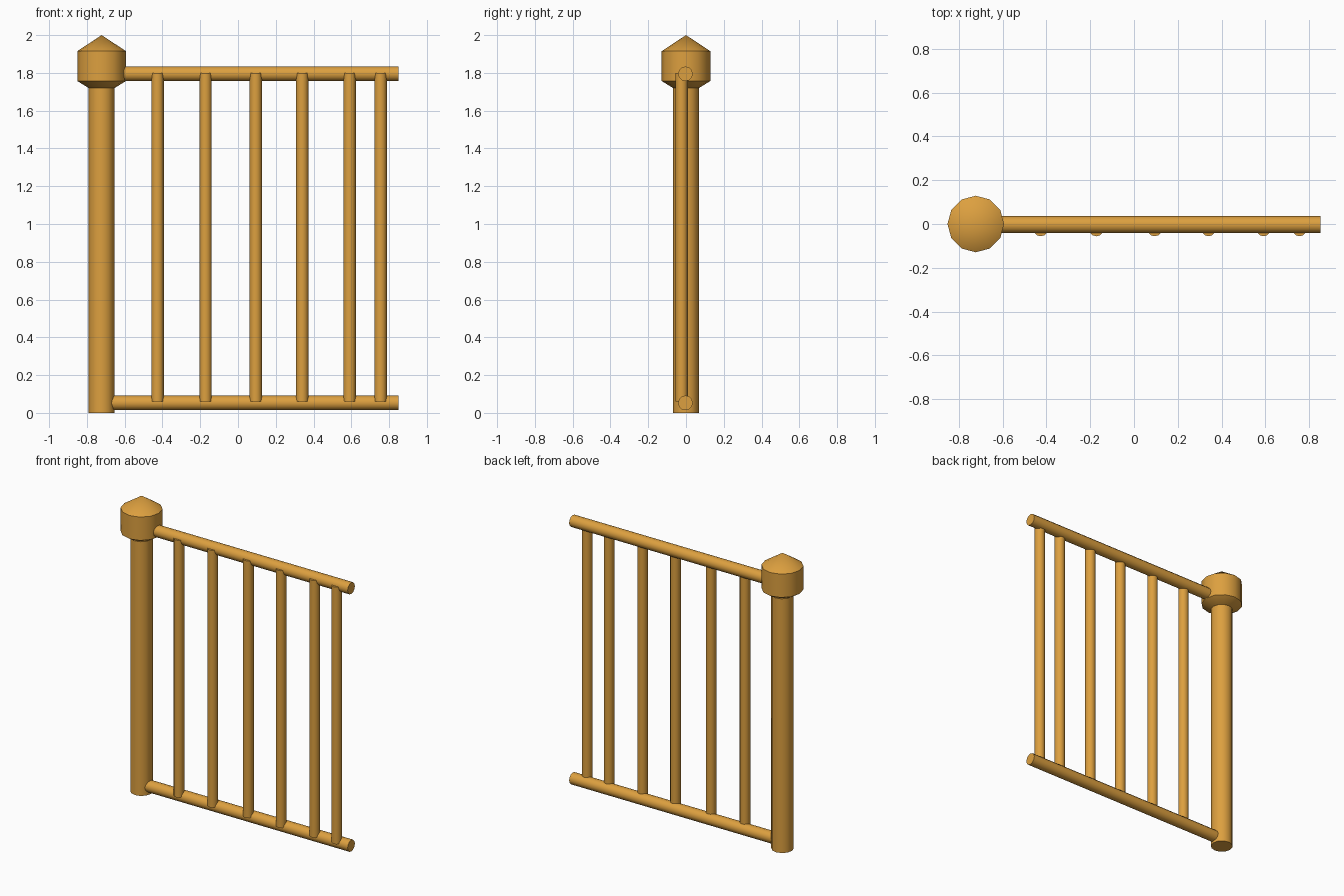
import bpy, bmesh, math
from mathutils import Matrix

if "Cube" in bpy.data.objects:
    bpy.data.objects.remove(bpy.data.objects["Cube"])

SIDES = 12
POST_X = -0.722

wood = bpy.data.materials.new("golden_wood")
wood.diffuse_color = (0.72, 0.35, 0.05, 1)
wood.use_nodes = True
wood.node_tree.nodes["Principled BSDF"].inputs["Base Color"].default_value = wood.diffuse_color


def lathe(name, profile, matrix):
    """Revolve (radius, height) points around local z, closing both ends."""
    bm = bmesh.new()
    rings = []
    for r, h in profile:
        if r == 0:
            rings.append([bm.verts.new((0, 0, h))])
        else:
            rings.append([bm.verts.new((r * math.cos(a), r * math.sin(a), h))
                          for a in (2 * math.pi * i / SIDES for i in range(SIDES))])
    for lo, hi in zip(rings, rings[1:]):
        for i in range(SIDES):
            j = (i + 1) % SIDES
            if len(hi) == 1:
                bm.faces.new((lo[i], lo[j], hi[0]))
            else:
                bm.faces.new((lo[i], lo[j], hi[j], hi[i]))
    bm.faces.new(rings[0][::-1])
    if len(rings[-1]) > 1:
        bm.faces.new(rings[-1])
    mesh = bpy.data.meshes.new(name)
    bm.to_mesh(mesh)
    bm.free()
    mesh.materials.append(wood)
    obj = bpy.data.objects.new(name, mesh)
    bpy.context.collection.objects.link(obj)
    obj.matrix_world = matrix
    bpy.ops.object.select_all(action='DESELECT')
    obj.select_set(True)
    bpy.context.view_layer.objects.active = obj
    bpy.ops.object.shade_smooth_by_angle(angle=math.radians(35))
    return obj


# Post and its pointed cap
post_place = Matrix.Translation((POST_X, 0, 0))
lathe("post", [(0.069, 0), (0.069, 1.73)], post_place)
lathe("post_cap", [(0.069, 1.72), (0.129, 1.757), (0.129, 1.915), (0, 2.0)], post_place)

# Horizontal rails, running from inside the post to the open end
for name, z in (("bottom_rail", 0.053), ("top_rail", 1.795)):
    lathe(name, [(0.039, 0), (0.039, 0.85 - POST_X)],
          Matrix.Translation((POST_X, -0.003, z)) @ Matrix.Rotation(math.pi / 2, 4, 'Y'))

# Unevenly spaced pickets, set slightly to the front of the rails
for i, x in enumerate((-0.426, -0.172, 0.094, 0.34, 0.591, 0.755)):
    lathe(f"picket_{i + 1}", [(0.033, 0.06), (0.033, 1.80)],
          Matrix.Translation((x, -0.023, 0)))
